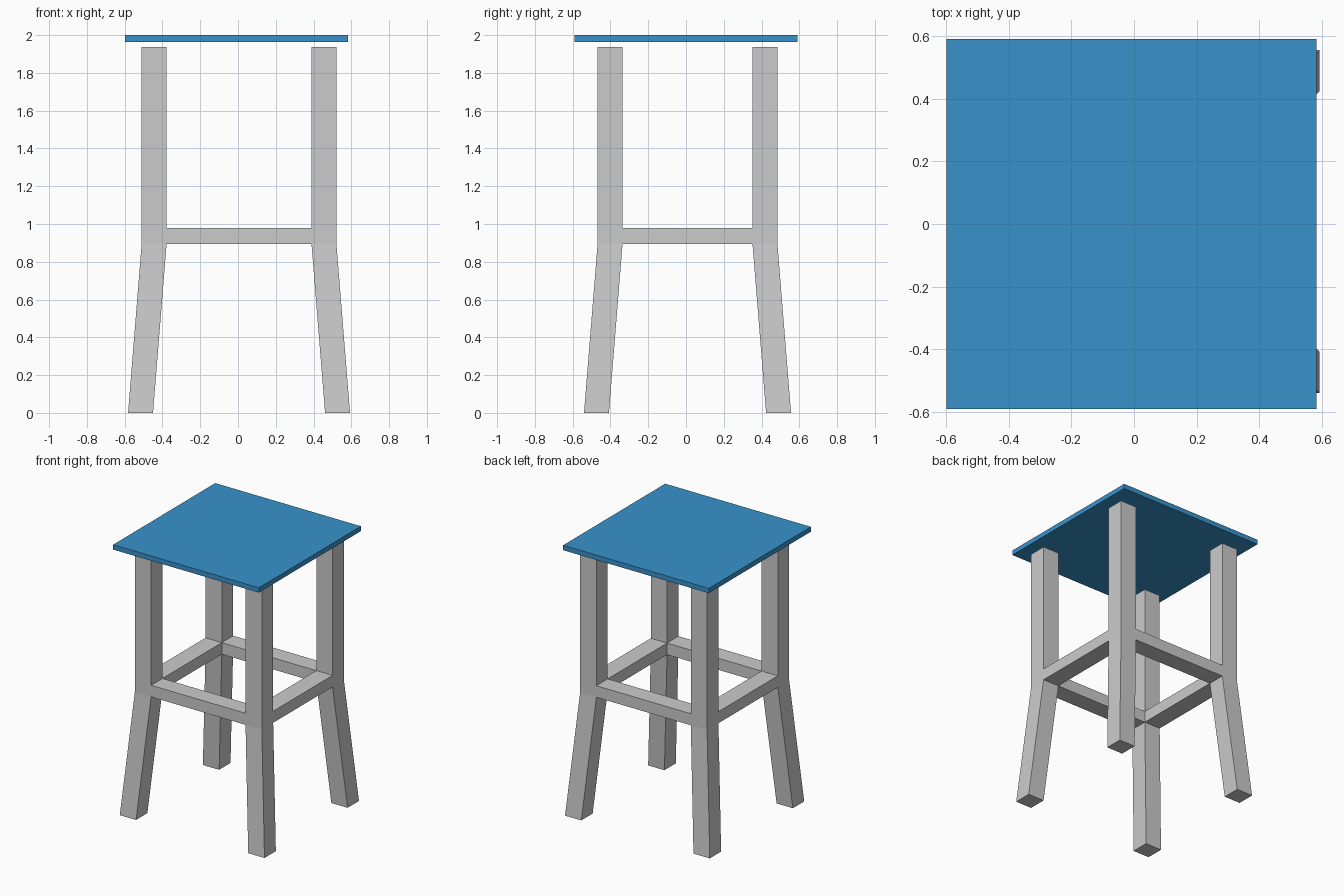
import bpy, bmesh

if "Cube" in bpy.data.objects:
    bpy.data.objects.remove(bpy.data.objects["Cube"])

# Grid lines through legs and rails; the lowest layer is splayed outward
XS = [-0.51, -0.378, 0.389, 0.521]
YS = [-0.468, -0.336, 0.352, 0.484]
ZS = [0.0, 0.895, 0.98, 1.938]
SPLAY = 0.072


def make_object(name, bm):
    bmesh.ops.recalc_face_normals(bm, faces=bm.faces)
    mesh = bpy.data.meshes.new(name)
    bm.to_mesh(mesh)
    bm.free()
    obj = bpy.data.objects.new(name, mesh)
    bpy.context.collection.objects.link(obj)
    return obj


def filled(i, j, k):
    """Corner cells are legs; edge cells of the middle layer are rails."""
    if not all(0 <= n <= 2 for n in (i, j, k)):
        return False
    corner = i != 1 and j != 1
    return corner or (k == 1 and (i, j) != (1, 1))


# Leg frame: four bent legs joined by a ring of rails, one continuous skin
bm = bmesh.new()
verts = {}


def vert(i, j, k):
    if (i, j, k) not in verts:
        s = SPLAY if k == 0 else 0
        x = XS[i] + (s if i > 1 else -s)
        y = YS[j] + (s if j > 1 else -s)
        verts[i, j, k] = bm.verts.new((x, y, ZS[k]))
    return verts[i, j, k]


cells = [(i, j, k) for i in range(3) for j in range(3) for k in range(3)]
for cell in cells:
    if not filled(*cell):
        continue
    for axis in range(3):
        for side in (0, 1):
            near = list(cell)
            near[axis] += 2 * side - 1
            if filled(*near):
                continue
            ring = []
            for u, v in ((0, 0), (1, 0), (1, 1), (0, 1)):
                p = list(cell)
                p[axis] += side
                p[(axis + 1) % 3] += u
                p[(axis + 2) % 3] += v
                ring.append(vert(*p))
            bm.faces.new(ring if side else ring[::-1])
make_object("leg_frame", bm)

# Seat: thin blue board floating just above the legs
bm = bmesh.new()
bmesh.ops.create_cube(bm, size=1)
bmesh.ops.scale(bm, vec=(1.183, 1.183, 0.036), verts=bm.verts)
bmesh.ops.translate(bm, vec=(-0.008, 0, 1.982), verts=bm.verts)
seat = make_object("seat", bm)
blue = bpy.data.materials.new("seat_blue")
blue.diffuse_color = (0.04, 0.29, 0.6, 1)
blue.use_nodes = True
blue.node_tree.nodes["Principled BSDF"].inputs["Base Color"].default_value = blue.diffuse_color
seat.data.materials.append(blue)
